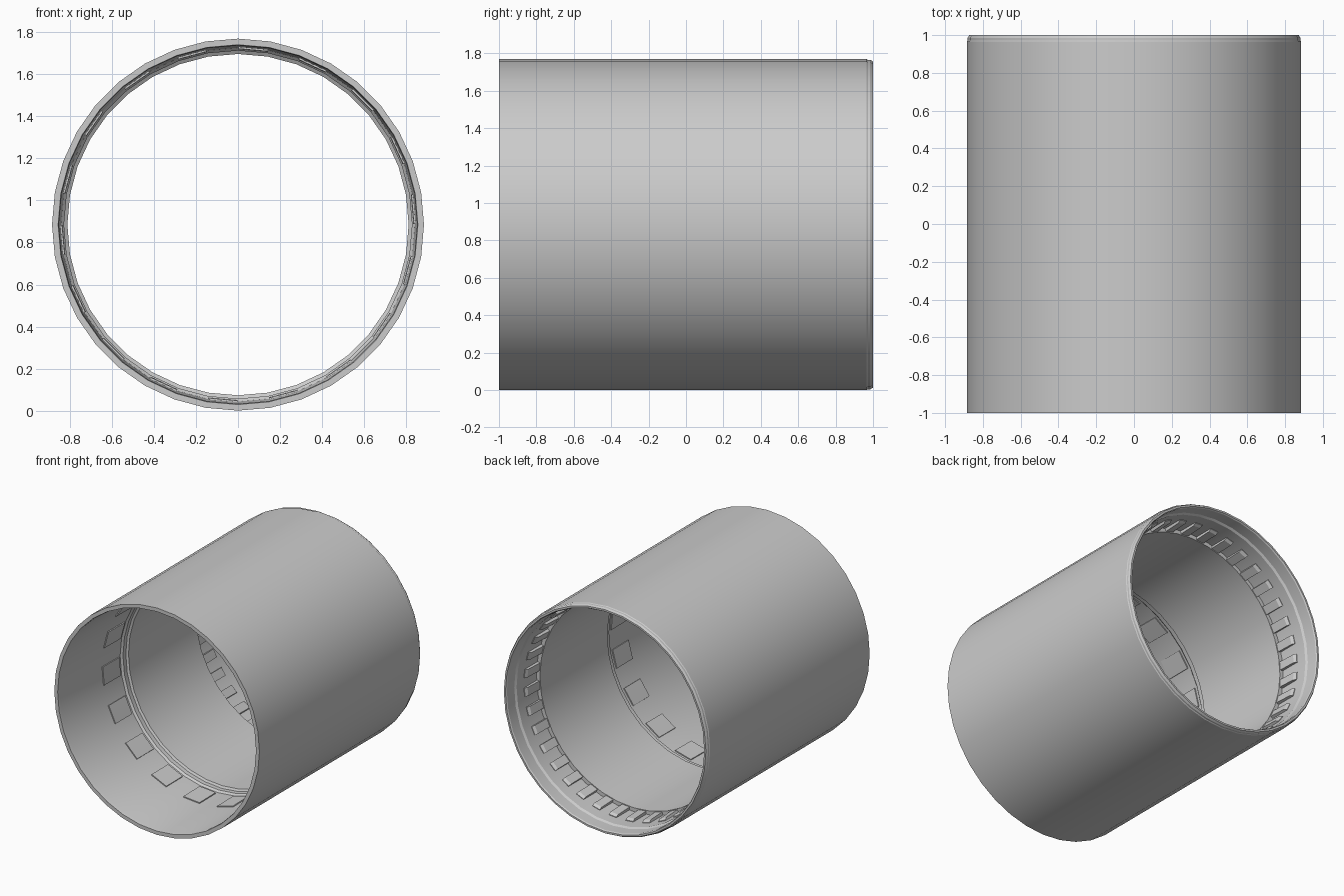
import bpy, bmesh, math

if "Cube" in bpy.data.objects:
    bpy.data.objects.remove(bpy.data.objects["Cube"])

SIDES = 36
CENTRE_Z = 0.885

grey = bpy.data.materials.new("plain_grey")
grey.diffuse_color = (0.6, 0.6, 0.6, 1)
grey.use_nodes = True
grey.node_tree.nodes["Principled BSDF"].inputs["Base Color"].default_value = grey.diffuse_color


def point(r, y, degrees):
    a = math.radians(degrees)
    return (r * math.cos(a), y, CENTRE_Z + r * math.sin(a))


def finish(name, bm, smooth):
    bmesh.ops.recalc_face_normals(bm, faces=bm.faces)
    mesh = bpy.data.meshes.new(name)
    bm.to_mesh(mesh)
    bm.free()
    mesh.materials.append(grey)
    obj = bpy.data.objects.new(name, mesh)
    bpy.context.collection.objects.link(obj)
    if smooth:
        bpy.ops.object.select_all(action='DESELECT')
        obj.select_set(True)
        bpy.context.view_layer.objects.active = obj
        bpy.ops.object.shade_smooth_by_angle(angle=math.radians(20))
    return obj


def lathe(name, profile):
    """Spin a closed (radius, y) profile around the lengthwise axis."""
    bm = bmesh.new()
    rings = [[bm.verts.new(point(r, y, 360 * i / SIDES)) for r, y in profile]
             for i in range(SIDES)]
    n = len(profile)
    for i in range(SIDES):
        a, b = rings[i], rings[(i + 1) % SIDES]
        for j in range(n):
            k = (j + 1) % n
            bm.faces.new((a[j], a[k], b[k], b[j]))
    return finish(name, bm, True)


def ring_of_blocks(name, count, width, outer, section):
    """Blocks on the bore wall; section lists (inner radius, y) front to back."""
    bm = bmesh.new()
    outline = [(outer, section[0][1])] + section + [(outer, section[-1][1])]
    for i in range(count):
        mid = 5 + 360 * i / count
        left = [bm.verts.new(point(r, y, mid - width / 2)) for r, y in outline]
        right = [bm.verts.new(point(r, y, mid + width / 2)) for r, y in outline]
        bm.faces.new(left)
        bm.faces.new(right[::-1])
        n = len(outline)
        for j in range(n):
            k = (j + 1) % n
            bm.faces.new((left[j], right[j], right[k], left[k]))
    return finish(name, bm, False)


# Hollow sleeve: outside, rounded back lip, stepped back bore, middle, front bore
lathe("sleeve", [
    (0.885, -1.0), (0.885, 0.965), (0.881, 0.972), (0.881, 0.985), (0.872, 1.0),
    (0.858, 1.0), (0.852, 0.99), (0.852, 0.90), (0.842, 0.885), (0.842, 0.64),
    (0.812, 0.64), (0.812, -0.19), (0.828, -0.20), (0.828, -0.235),
    (0.842, -0.25), (0.852, -0.98), (0.856, -1.0),
])

# Close-set ribs inside the back opening
ring_of_blocks("back_rib", 36, 4.5, 0.86, [(0.835, 0.80), (0.822, 0.78), (0.816, 0.635)])

# Wide, shallow tabs inside the front opening
ring_of_blocks("front_tab", 18, 9.6, 0.86, [(0.837, -0.47), (0.834, -0.27)])
